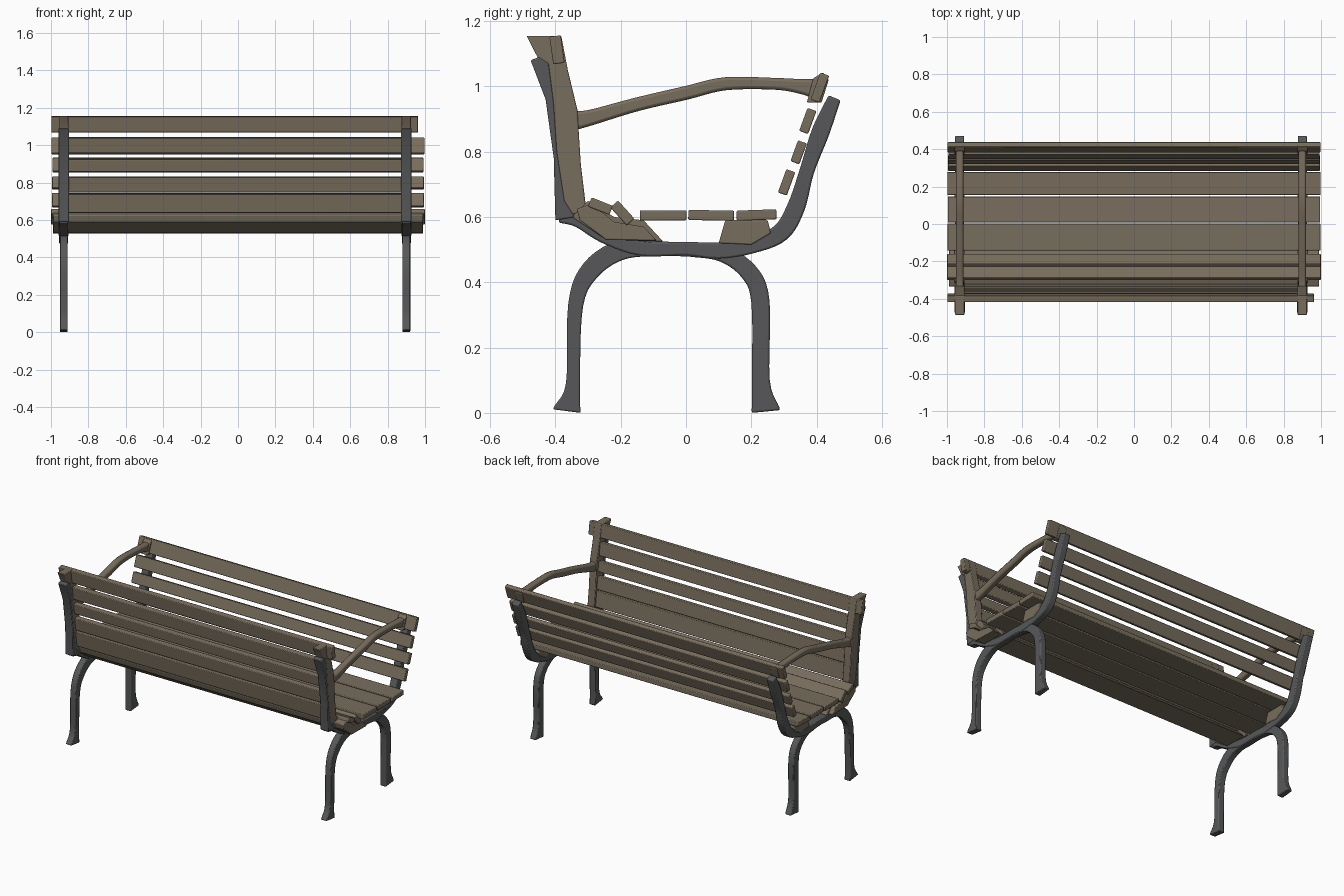
import bpy, bmesh, math, random
from mathutils import Vector

random.seed(4)
if "Cube" in bpy.data.objects:
    bpy.data.objects.remove(bpy.data.objects["Cube"], do_unlink=True)


def material(name, rgb):
    m = bpy.data.materials.new(name)
    m.use_nodes = True
    m.diffuse_color = (*rgb, 1)
    bsdf = next(n for n in m.node_tree.nodes if n.type == 'BSDF_PRINCIPLED')
    bsdf.inputs["Base Color"].default_value = (*rgb, 1)
    bsdf.inputs["Roughness"].default_value = 0.8
    return m


WOOD = material("weathered wood", (0.19, 0.155, 0.112))
IRON = material("dark iron", (0.095, 0.097, 0.1))
parts = []


def finish(name, bm, mat, bevel):
    bmesh.ops.recalc_face_normals(bm, faces=bm.faces)
    mesh = bpy.data.meshes.new(name)
    bm.to_mesh(mesh)
    bm.free()
    mesh.materials.append(mat)
    ob = bpy.data.objects.new(name, mesh)
    bpy.context.collection.objects.link(ob)
    mod = ob.modifiers.new("soft edges", 'BEVEL')
    mod.width = bevel
    mod.segments = 2
    mod.limit_method = 'ANGLE'
    mod.angle_limit = math.radians(40)
    parts.append(ob)
    return ob


def prism(name, outline, x0, x1, mat, bevel=0.004):
    """Side outline in (y, z) extruded along x."""
    bm = bmesh.new()
    a = [bm.verts.new((x0, y, z)) for y, z in outline]
    b = [bm.verts.new((x1, y, z)) for y, z in outline]
    n = len(a)
    bm.faces.new(a)
    bm.faces.new(b[::-1])
    for i in range(n):
        j = (i + 1) % n
        bm.faces.new((a[i], a[j], b[j], b[i]))
    return finish(name, bm, mat, bevel)


def spline(pts, steps=5):
    """Smooth curve through (y, z, width) points."""
    p = [Vector(q) for q in pts]
    p = [2 * p[0] - p[1]] + p + [2 * p[-1] - p[-2]]
    out = []
    for i in range(1, len(p) - 2):
        a, b, c, d = p[i - 1:i + 3]
        for s in range(steps):
            t = s / steps
            out.append((2 * b + (c - a) * t + (2 * a - 5 * b + 4 * c - d) * t ** 2
                        + (3 * b - a - 3 * c + d) * t ** 3) / 2)
    return out + [p[-2]]


def ribbon(name, pts, x, thick, mat, bevel=0.006):
    """Bar of varying width following a curve in the side plane."""
    path = spline(pts)
    bm = bmesh.new()
    rings = []
    for i, p in enumerate(path):
        d = path[min(i + 1, len(path) - 1)] - path[max(i - 1, 0)]
        n = Vector((-d.y, d.x)).normalized() * p.z / 2
        rings.append([bm.verts.new((x + sx * thick / 2, p.x + s * n.x, max(p.y + s * n.y, 0)))
                      for sx, s in ((-1, -1), (1, -1), (1, 1), (-1, 1))])
    for r, q in zip(rings, rings[1:]):
        for k in range(4):
            m = (k + 1) % 4
            bm.faces.new((r[k], r[m], q[m], q[k]))
    bm.faces.new(rings[0])
    bm.faces.new(rings[-1][::-1])
    return finish(name, bm, mat, bevel)


def slat(name, y, z, depth, height, lean, x0=-1.0, x1=1.0):
    """Long board; lean is the tilt of its cross-section in degrees."""
    c, s = math.cos(math.radians(lean)), math.sin(math.radians(lean))
    corners = [(u * depth / 2, v * height / 2) for u, v in ((-1, -1), (1, -1), (1, 1), (-1, 1))]
    outline = [(y + u * c + v * s, z - u * s + v * c) for u, v in corners]
    wear = random.uniform(0, 0.008)
    return prism(name, outline, x0 + wear, x1 - wear, WOOD)


# End frames: legs, curved beam, posts and armrests
for side, x in (("right", -0.932), ("left", 0.9)):
    ribbon(side + "_front_leg", [(-.365, 0, .09), (-.346, .09, .043), (-.338, .33, .046),
           (-.292, .437, .06), (-.2, .498, .06), (-.08, .503, .045), (.05, .497, .04)],
           x, 0.042, IRON)
    ribbon(side + "_back_leg", [(.245, 0, .09), (.229, .1, .055), (.228, .34, .056),
           (.192, .432, .055), (.11, .487, .048), (0, .5, .04)], x, 0.042, IRON)
    ribbon(side + "_seat_beam", [(-.385, .605, .045), (-.33, .588, .04), (-.25, .542, .045),
           (-.14, .504, .045), (0, .503, .042), (.1, .497, .05), (.2, .513, .05),
           (.29, .552, .056), (.337, .63, .055), (.37, .74, .045), (.412, .86, .055),
           (.455, .965, .04)], x, 0.048, IRON)
    prism(side + "_front_post", [(-.488, 1.155), (-.382, 1.155), (-.362, 1.05), (-.333, .93),
          (-.322, .76), (-.305, .62), (-.37, .6), (-.4, .75), (-.44, 1.06)],
          x - .025, x + .025, WOOD)
    prism(side + "_front_post_iron", [(-.476, 1.08), (-.45, 1.09), (-.42, 1.07), (-.405, .95),
          (-.395, .8), (-.372, .65), (-.34, .6), (-.4, .59), (-.405, .78), (-.43, .96)],
          x - .028, x + .028, IRON)
    ribbon(side + "_armrest", [(-.345, .895, .06), (-.29, .905, .048), (-.15, .945, .042),
           (0, .98, .042), (.12, 1.008, .04), (.27, 1.008, .036), (.35, 1.0, .045),
           (.41, .99, .065)], x, 0.04, WOOD, 0.011)
    prism(side + "_arm_cap", [(.37, .95), (.415, .95), (.437, 1.02), (.42, 1.043), (.39, 1.025)],
          x - .027, x + .027, WOOD)
    # Wooden blocks carrying the seat
    prism(side + "_front_seat_block", [(-.35, .6), (-.245, .53), (-.07, .525), (-.13, .59),
          (-.22, .6), (-.3, .65)], x - .027, x + .027, WOOD)
    prism(side + "_back_seat_block", [(.1, .52), (.2, .515), (.26, .55), (.25, .59), (.12, .59)],
          x - .027, x + .027, WOOD)

# Slats of the tall front panel
for i, (y, z, h) in enumerate([(-.395, 1.112, .085), (-.382, 1.0, .083), (-.368, .893, .066),
                               (-.357, .79, .082), (-.345, .69, .1)]):
    ends = (-1, .965) if i == 0 else (-.955, .92)
    slat(f"front_slat_{i + 1}", y, z, .035, h, -8, *ends)

# Slats of the lower rear panel, leaning outward
for i, (y, z, h) in enumerate([(.41, .996, .088), (.373, .894, .075), (.345, .798, .068),
                               (.308, .706, .076)]):
    slat(f"rear_slat_{i + 1}", y, z, .029, h, 20)

# Seat boards
for i, (y, z, w, lean) in enumerate([(.216, .606, .122, -2), (.077, .605, .14, 1),
                                     (-.07, .605, .143, 0)]):
    slat(f"seat_board_{i + 1}", y, z, w, .031, lean)
slat("seat_board_4", -.195, .612, .075, .032, 48)
slat("seat_board_5", -.262, .633, .07, .03, 22)

# Sloping board closing the seat's front underside
prism("front_underside_board", [(-.335, .625), (-.325, .59), (-.245, .53), (-.09, .528),
      (-.13, .57), (-.22, .585), (-.29, .64)], -.99, .99, WOOD)

# Smooth shading with crisp edges
bpy.ops.object.select_all(action='DESELECT')
for ob in parts:
    ob.select_set(True)
bpy.context.view_layer.objects.active = parts[0]
bpy.ops.object.shade_smooth_by_angle(angle=math.radians(35))
